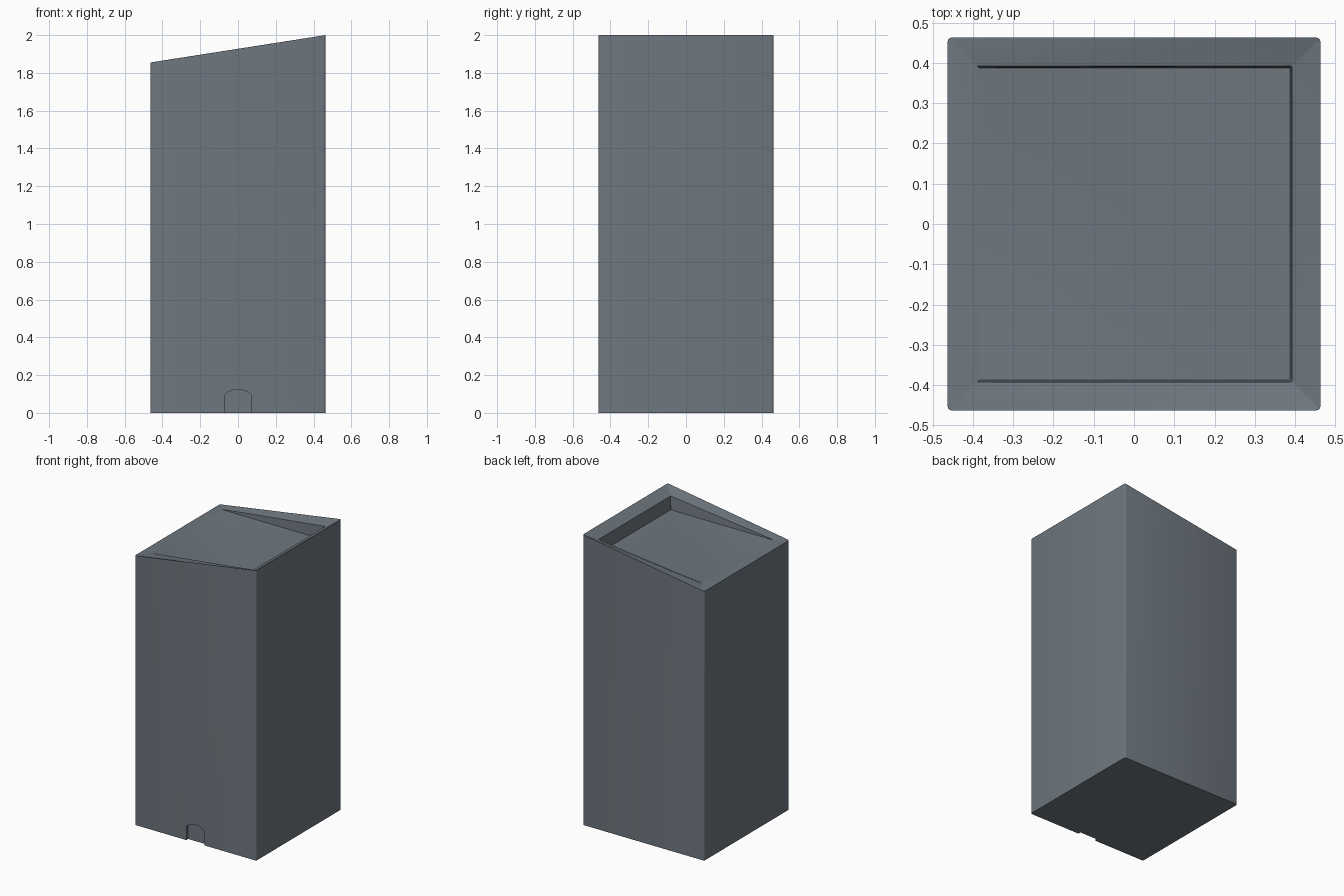
import bpy, bmesh, math

if "Cube" in bpy.data.objects:
    bpy.data.objects.remove(bpy.data.objects["Cube"])

# One blue-grey colour
grey = bpy.data.materials.new("slate_grey")
grey.diffuse_color = (0.156, 0.185, 0.212, 1)
grey.use_nodes = True
grey.node_tree.nodes["Principled BSDF"].inputs["Base Color"].default_value = grey.diffuse_color


def rounded_square(half, radius, height, steps=3):
    """Ring of points; height is a function of x."""
    pts = []
    for k in range(4):
        mid = math.pi / 4 + k * math.pi / 2
        cx = math.copysign(half - radius, math.cos(mid))
        cy = math.copysign(half - radius, math.sin(mid))
        for i in range(steps + 1):
            a = k * math.pi / 2 + i / steps * math.pi / 2
            x, y = cx + radius * math.cos(a), cy + radius * math.sin(a)
            pts.append((x, y, height(x)))
    return pts


def finish(bm, name):
    bmesh.ops.recalc_face_normals(bm, faces=bm.faces)
    mesh = bpy.data.meshes.new(name)
    bm.to_mesh(mesh)
    bm.free()
    mesh.materials.append(grey)
    ob = bpy.data.objects.new(name, mesh)
    bpy.context.collection.objects.link(ob)
    return ob


# Tall bin body: outer wall, slanted rim dipping inward, level recessed floor
FLOOR = 1.866
rings = [
    rounded_square(0.463, 0.01, lambda x: 0.0),
    rounded_square(0.463, 0.01, lambda x: 1.855 + (x + 0.463) / 0.926 * 0.145),
    rounded_square(0.392, 0.003, lambda x: FLOOR + 0.0005 + (x + 0.392) / 0.784 * 0.092),
    rounded_square(0.388, 0.003, lambda x: FLOOR),
]
bm = bmesh.new()
loops = [[bm.verts.new(p) for p in ring] for ring in rings]
n = len(loops[0])
for lo, hi in zip(loops, loops[1:]):
    for i in range(n):
        j = (i + 1) % n
        bm.faces.new((lo[i], lo[j], hi[j], hi[i]))
bm.faces.new(loops[0])
bm.faces.new(loops[-1])
body = finish(bm, "tower_body")

# Shallow arched notch at the foot of the front
profile = [(-0.07, -0.05), (0.07, -0.05)]
for i in range(13):
    a = math.pi * i / 12
    profile.append((0.07 * math.cos(a), 0.088 + 0.035 * math.sin(a)))
bm = bmesh.new()
face = bm.faces.new([bm.verts.new((x, -0.5, z)) for x, z in profile])
ext = bmesh.ops.extrude_face_region(bm, geom=[face])
for v in ext["geom"]:
    if isinstance(v, bmesh.types.BMVert):
        v.co.y = -0.443
cutter = finish(bm, "notch_cutter")
cutter.hide_render = True
cutter.hide_set(True)

mod = body.modifiers.new("arched_notch", 'BOOLEAN')
mod.operation = 'DIFFERENCE'
mod.solver = 'EXACT'
mod.object = cutter

# Apply the cut and smooth only the small rounded edges
bpy.context.view_layer.objects.active = body
body.select_set(True)
bpy.ops.object.modifier_apply(modifier=mod.name)
bpy.data.objects.remove(cutter)
bpy.ops.object.shade_smooth_by_angle(angle=math.radians(35))
